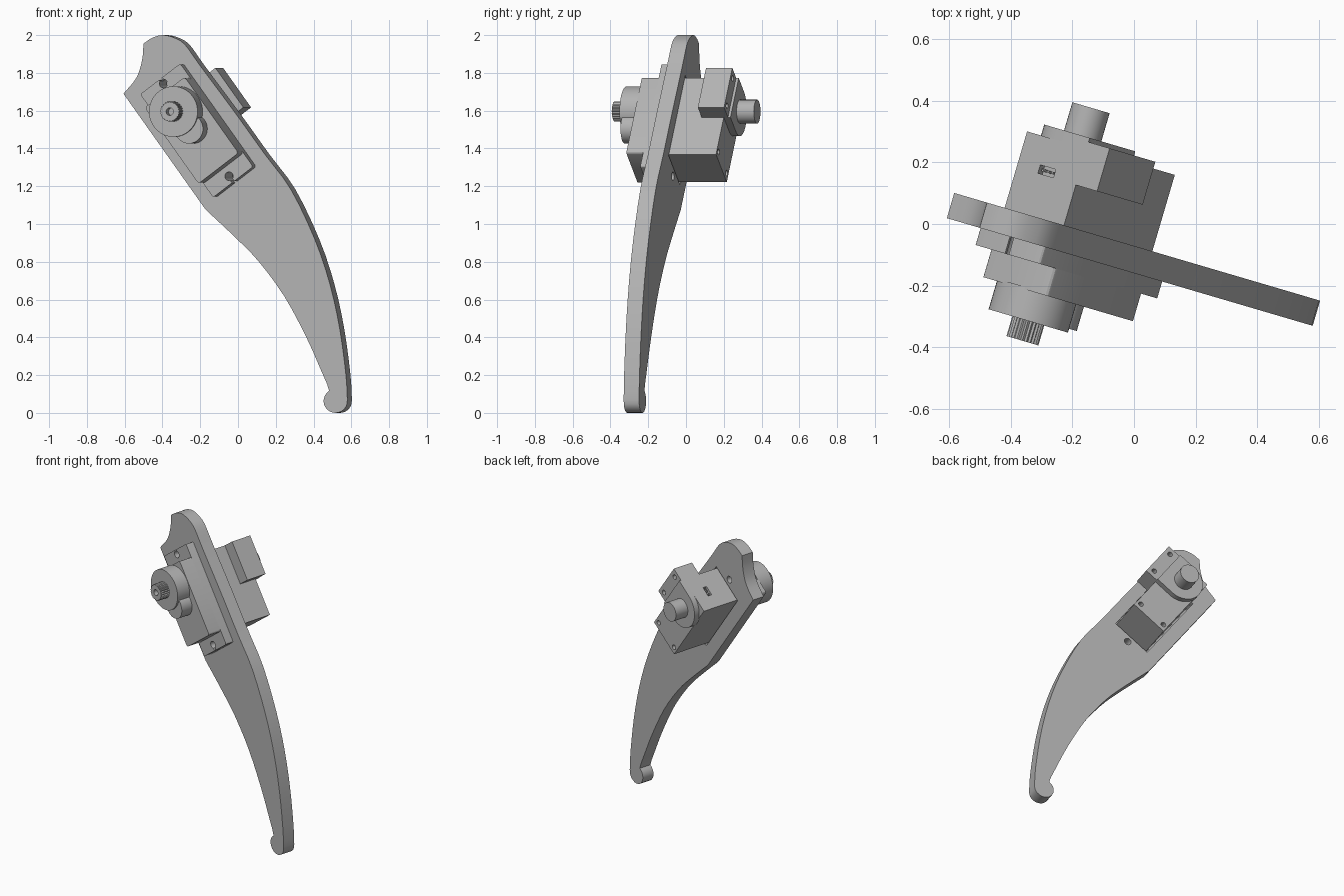
import bpy, bmesh
from math import sin, cos, pi, radians
from mathutils import Matrix, Vector

old = bpy.data.objects.get("Cube")
if old:
    bpy.data.objects.remove(old)

# Single material
grey = bpy.data.materials.new("plain grey")
grey.use_nodes = True
colour = (0.45, 0.45, 0.45, 1)
grey.diffuse_color = colour
grey.node_tree.nodes["Principled BSDF"].inputs["Base Color"].default_value = colour

# Frames: the plate plane is turned about z, the motor is tilted inside that plane
turn, tilt = radians(16.4), radians(53.6)
U = Vector((cos(turn), -sin(turn), 0))
F = Vector((-sin(turn), -cos(turn), 0))   # out of the front of the plate
Z = Vector((0, 0, 1))


def frame(a, b, c, origin):
    m = Matrix((a, b, c)).transposed().to_4x4()
    m.translation = origin
    return m


PLATE = frame(U, Z, F, Vector())
MOTOR = frame(U * cos(tilt) - Z * sin(tilt), U * sin(tilt) + Z * cos(tilt), F,
              U * -0.24 + Z * 1.595)


def prism(name, outline, low, high, space=MOTOR, bevel=0):
    """Extrude a 2D outline from depth low to depth high."""
    bm = bmesh.new()
    face = bm.faces.new([bm.verts.new((x, y, low)) for x, y in outline])
    top = bmesh.ops.extrude_face_region(bm, geom=[face])["geom"]
    bmesh.ops.translate(bm, vec=(0, 0, high - low),
                        verts=[g for g in top if isinstance(g, bmesh.types.BMVert)])
    bmesh.ops.recalc_face_normals(bm, faces=bm.faces)
    if bevel:
        sides = [e for e in bm.edges if abs(e.verts[0].co.z - e.verts[1].co.z) > 0.01]
        bmesh.ops.bevel(bm, geom=sides, offset=bevel, segments=3, affect='EDGES', profile=0.5)
    mesh = bpy.data.meshes.new(name)
    bm.to_mesh(mesh)
    bm.free()
    mesh.materials.append(grey)
    ob = bpy.data.objects.new(name, mesh)
    bpy.context.scene.collection.objects.link(ob)
    ob.matrix_world = space
    return ob


def rect(s0, s1, t0, t1):
    return [(s0, t0), (s1, t0), (s1, t1), (s0, t1)]


def arc(cx, cy, r, start=0, end=360, n=32):
    full = abs(end - start) == 360
    steps = n if full else n + 1
    return [(cx + r * cos(radians(start + (end - start) * i / n)),
             cy + r * sin(radians(start + (end - start) * i / n))) for i in range(steps)]


def cut(ob, cutters):
    for c in cutters:
        mod = ob.modifiers.new("cut", 'BOOLEAN')
        mod.object, mod.solver = c, 'EXACT'
        c.hide_render = True
    bpy.context.view_layer.update()
    graph = bpy.context.evaluated_depsgraph_get()
    mesh = bpy.data.meshes.new_from_object(ob.evaluated_get(graph))
    ob.modifiers.clear()
    ob.data = mesh
    for c in cutters:
        bpy.data.objects.remove(c)


def hole(s, t, r, low, high):
    return prism("cutter", arc(s, t, r, n=20), low, high)


def smooth_path(pts, n=3):
    """Catmull-Rom curve through the points."""
    p = [Vector(q) for q in pts]
    p = [2 * p[0] - p[1]] + p + [2 * p[-1] - p[-2]]
    out = []
    for a, b, c, d in zip(p, p[1:], p[2:], p[3:]):
        for i in range(n):
            k = i / n
            out.append(0.5 * (2 * b + (c - a) * k + (2 * a - 5 * b + 4 * c - d) * k * k
                              + (3 * b - a - 3 * c + d) * k ** 3))
    return out + [p[-2]]


# Leg plate: rounded head, long outer curve, foot knob, inner curve, hollow head corner
outer = smooth_path([(-.50, 1.955), (-.455, 1.985), (-.40, 2.0), (-.34, 1.987), (-.281, 1.95),
                     (-.201, 1.839), (-.016, 1.59), (.143, 1.368), (.28, 1.183), (.407, .918),
                     (.487, .68), (.539, .442), (.571, .204), (.579, .07)])
knob = arc(.516, .063, .063, 0, -238, 16)
inner = smooth_path([(.484, .124), (.442, .22), (.362, .4), (.246, .616), (.114, .796),
                     (-.003, .918), (-.172, 1.077)])
hollow = smooth_path([(-.606, 1.69), (-.537, 1.775), (-.507, 1.87), (-.50, 1.955)])
outline = [(x, z) for x, z in outer + knob[1:] + inner[1:] + hollow[:-1]]
leg = prism("leg_plate", [((x + .043) / .959, z) for x, z in outline], .068, .153, PLATE)

# Motor window and mounting holes through the plate
ear_holes = (-.185, .425)
cut(leg, [prism("cutter", rect(-.14, .385, -.134, .132), 0, .2)]
    + [hole(s, 0, .023, 0, .2) for s in ear_holes])

# Mounting flange with open-ended slots
flange = prism("mounting_flange", rect(-.215, .463, -.137, .137), .153, .21, bevel=.012)
cut(flange, [hole(s, 0, .023, .1, .3) for s in ear_holes])
cut(flange, [prism("cutter", rect(a, b, -.008, .008), .1, .3)
             for a, b in ((-.25, -.19), (.43, .5))])

# Front housing
prism("front_housing", rect(-.127, .373, -.137, .137), .2, .303, bevel=.015)

# Motor body behind the plate, with screw holes and a plug socket
body = prism("motor_body", rect(-.13, .373, -.124, .125), -.19, .205)
cut(body, [hole(.335, t, .016, -.25, -.15) for t in (-.095, .095)]
    + [prism("cutter", rect(-.2, -.105, -.035, .03), -.098, -.07)])
for t in (-.022, 0, .018):
    prism("socket_pin", rect(-.127, -.1, t - .004, t + .004), -.088, -.08)

# Side block beside the output end
block = prism("side_block", rect(-.13, .13, .12, .214), -.213, -.068)
cut(block, [hole(s, .175, .016, -.3, -.17) for s in (-.09, .09)])

# Rear cover: one rounded side, one square side, and its pivot pin
prism("rear_cover", arc(0, 0, .13, 180, 360, 24) + [(.13, .125), (-.13, .125)], -.227, -.18)
prism("rear_pivot", arc(0, 0, .063), -.322, -.2)

# Output gearbox cover with its side lobe
prism("gear_cover", arc(0, 0, .134, n=48), .295, .398)
prism("gear_lobe", arc(.122, .012, .078), .295, .385)

# Splined output shaft with screw hole
teeth = 25
spline = [((.054 - .005 * (i % 2)) * cos(pi * i / teeth), (.054 - .005 * (i % 2)) * sin(pi * i / teeth))
          for i in range(2 * teeth)]
shaft = prism("output_shaft", spline, .39, .465)
cut(shaft, [hole(0, 0, .02, .42, .5)])

# Smooth curved walls, keep crisp edges
bpy.ops.object.select_all(action='DESELECT')
for ob in bpy.context.scene.objects:
    if ob.type == 'MESH':
        ob.select_set(True)
        bpy.context.view_layer.objects.active = ob
bpy.ops.object.shade_smooth_by_angle(angle=radians(28))
